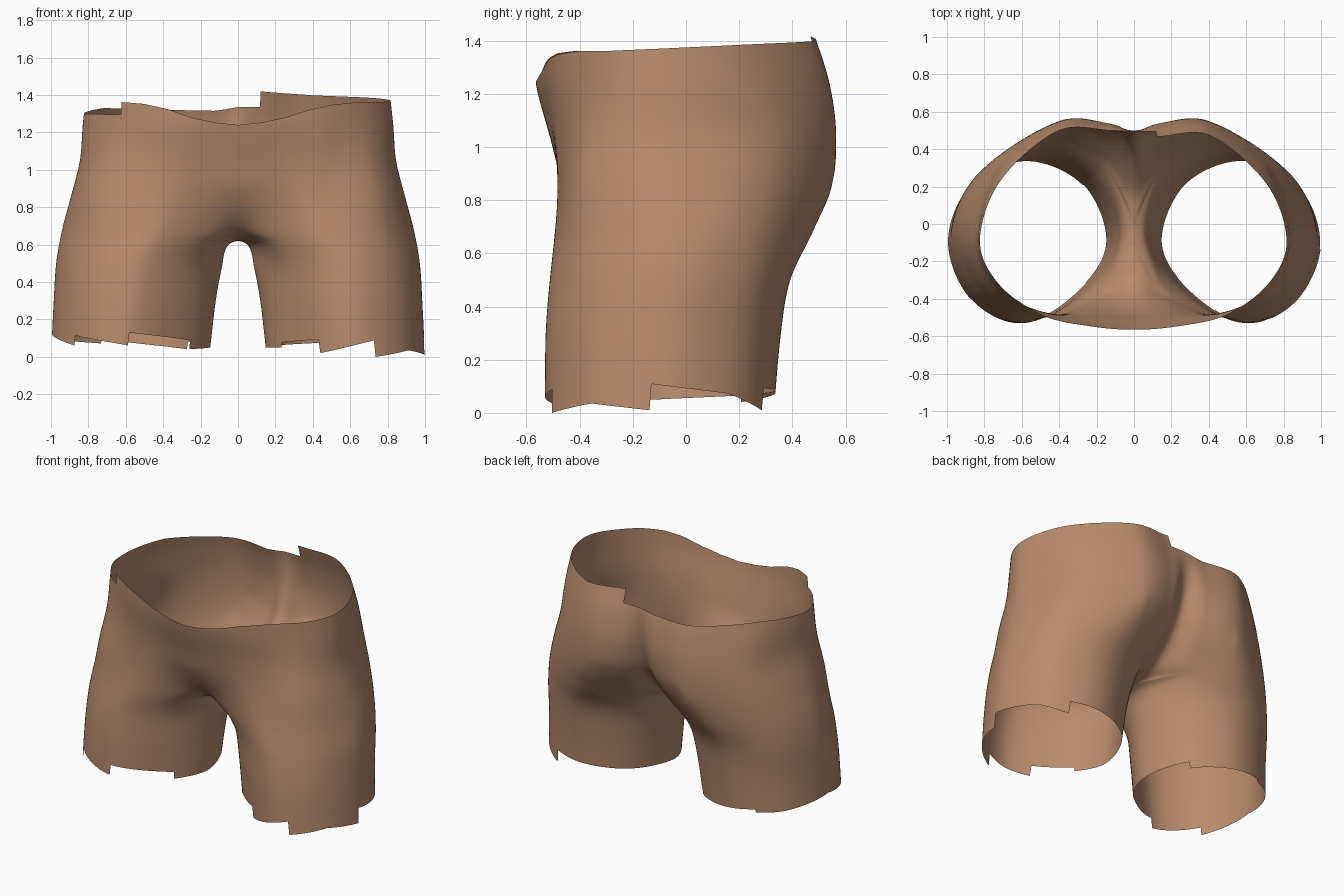
import bpy, bmesh, math

if "Cube" in bpy.data.objects:
    bpy.data.objects.remove(bpy.data.objects["Cube"])

# Leg sections: z, centre x, centre y, radius x, radius y, flattening of the inner front
LEGS = [(0, .577, -.10, .423, .43, .065), (.3, .552, -.085, .433, .442, .06),
        (.5, .527, -.06, .445, .452, .045), (.585, .511, -.045, .452, .458, .03)]
# Half sections from crotch to waist: front centre, round the hip, to back centre
HIPS = [
    (.62, [(0, -.05), (.17, -.345), (.50, -.50), (.82, -.375), (.955, -.05), (.83, .27), (.49, .43), (.17, .29), (0, -.05)]),
    (.635, [(0, -.20), (.16, -.36), (.49, -.497), (.81, -.38), (.95, -.05), (.82, .28), (.475, .445), (.16, .305), (0, .08)]),
    (.68, [(0, -.335), (.145, -.39), (.465, -.493), (.79, -.385), (.94, -.05), (.81, .29), (.46, .475), (.145, .36), (0, .20)]),
    (.85, [(0, -.455), (.17, -.46), (.45, -.48), (.76, -.38), (.895, -.06), (.765, .315), (.405, .54), (.14, .49), (0, .39)]),
    (1.05, [(0, -.515), (.2, -.505), (.47, -.475), (.73, -.35), (.845, -.07), (.71, .325), (.395, .55), (.13, .535), (0, .475)]),
    (1.24, [(0, -.565), (.25, -.54), (.5, -.48), (.73, -.32), (.83, -.08), (.715, .265), (.405, .52), (.13, .52), (0, .50)]),
    (1.42, [(0, -.58), (.25, -.55), (.5, -.485), (.72, -.31), (.81, -.09), (.705, .205), (.41, .465), (.13, .467), (0, .485)])]

# Ragged waist and hem heights around each side (position 0..8, height)
TOP = {1: [(0, 1.24), (.5, 1.253), (1, 1.28), (1.5, 1.32), (2, 1.347), (2.5, 1.36), (3, 1.36), (4, 1.37),
           (5, 1.385), (6, 1.398), (7.05, 1.42), (7.06, 1.335), (8, 1.335)],
       -1: [(0, 1.24), (.5, 1.253), (1, 1.28), (1.5, 1.325), (2, 1.352), (2.5, 1.362), (2.51, 1.295),
            (4, 1.30), (5, 1.33), (6, 1.32), (7, 1.315), (8, 1.335)]}
HEM = {1: [(0, .05), (.7, .05), (.71, .075), (1.48, .09), (1.49, .02), (2.44, .085), (2.45, 0), (3.2, .035),
           (3.88, .01), (3.89, .105), (4.8, .07), (5.43, .01), (5.44, .09), (6.6, .07), (8, .05)],
       -1: [(0, .05), (.82, .04), (.83, .085), (1.96, .125), (1.97, .06), (3, .11), (3.01, .06), (4, .12),
            (5, .08), (5.5, .07), (5.51, .09), (7, .04), (7.01, .08), (8, .05)]}


def cubic(a, b, c, d, t):
    return tuple(.5 * (2 * q + (r - p) * t + (2 * p - 5 * q + 4 * r - s) * t * t
                       + (3 * q - p - 3 * r + s) * t ** 3) for p, q, r, s in zip(a, b, c, d))


def spline(pts, t):
    """pts carries one extra point at each end"""
    i = min(int(t), len(pts) - 4)
    return cubic(*pts[i:i + 4], t - i)


def by_height(pts, z):
    """Smooth x, y at height z through points of uneven spacing"""
    i = 1
    while i < len(pts) - 3 and z > pts[i + 1][2]:
        i += 1
    a, b, c, d = pts[i - 1:i + 3]
    h = c[2] - b[2]
    t = (z - b[2]) / h
    out = []
    for k in (0, 1):
        m = (c[k] - a[k]) / (c[2] - a[2]) * h
        n = (d[k] - b[k]) / (d[2] - b[2]) * h
        out.append(b[k] * (2 * t**3 - 3 * t * t + 1) + m * (t**3 - 2 * t * t + t)
                   + c[k] * (3 * t * t - 2 * t**3) + n * (t**3 - t * t))
    return out


def height(table, u):
    for (a, p), (b, q) in zip(table, table[1:]):
        if u <= b:
            return p + (q - p) * (u - a) / (b - a)
    return table[-1][1]


# All key sections with end points for the spline
sections = []
for z, cx, cy, rx, ry, flat in LEGS:
    ring = [(cx - rx * math.cos(k * math.pi / 4), cy - ry * math.sin(k * math.pi / 4)) for k in range(9)]
    ring[1] = ring[1][0] + .4 * flat, ring[1][1] + .75 * flat
    ring[2] = ring[2][0] + .4 * flat, ring[2][1]
    sections.append((z, [ring[7]] + ring + [ring[1]]))
for k, (z, half) in enumerate(HIPS):
    if k == 0:
        ends = half[7], half[1]
    else:
        ends = (-half[1][0], half[1][1]), (-half[7][0], half[7][1])
    sections.append((z, [ends[0]] + half + [ends[1]]))


def padded(pts):
    first = tuple(2 * a - b for a, b in zip(pts[0], pts[1]))
    last = tuple(2 * a - b for a, b in zip(pts[-1], pts[-2]))
    return [first] + pts + [last]


def column(u):
    """Full key column for the crotch, sparse key column for the outer hip, blend weight"""
    pts = [spline(s, u) + (z,) for z, s in sections]
    w = min(1, max(0, (min(u, 8 - u) - .3) / 1.0))
    return padded(pts), padded(pts[:3] + pts[6:]), w * w * (3 - 2 * w)


def point(col, s):
    full, sparse, w = col
    x, y, z = spline(full, s)
    if 3 < s < 4:    # rounded arch over the inner leg
        a, b, t = full[4], full[5], (s - 3) * math.pi / 2
        arch = [a[k] + (b[k] - a[k]) * (1 - math.cos(t)) for k in (0, 1)] + [a[2] + (b[2] - a[2]) * math.sin(t)]
        x, y, z = (p * (1 - w) + q * w for p, q in zip(arch, (x, y, z)))
    sx, sy = by_height(sparse, z)
    return x + (sx - x) * w, y + (sy - y) * w, z


bm = bmesh.new()
ROWS = 60
seams = column(0), column(8)
for side in (1, -1):
    us = {k / 14 for k in range(113)} | {u for t in (TOP[side], HEM[side]) for u, _ in t}
    grid = []
    for u in sorted(us):
        col, top, hem = column(u), height(TOP[side], u), height(HEM[side], u)
        verts = []
        for j in range(ROWS + 1):
            s = j * 10 / ROWS
            if s > 8:
                s = 8 + (s - 8) * (1 + (top - 1.24) / .18) / 2
            elif s < 1:
                s = 1 - (1 - s) * (1 - hem / .3)
            x, y, z = point(col, s)
            if u in (0, 8):
                if s <= 4:
                    y = sum(point(c, s)[1] for c in seams) / 2
                if s >= 4:
                    x = 0
            verts.append(bm.verts.new((side * max(x, 0), y, z)))
        grid.append(verts)
    for a, b in zip(grid, grid[1:]):
        for j in range(ROWS):
            quad = (a[j], b[j], b[j + 1], a[j + 1])
            bm.faces.new(quad if side == 1 else quad[::-1])

# Join the inner leg seams and the centre seam, then soften the crotch
bmesh.ops.remove_doubles(bm, verts=bm.verts, dist=.0005)
bmesh.ops.recalc_face_normals(bm, faces=bm.faces)
crotch = [v for v in bm.verts if abs(v.co.x) < .35 and .52 < v.co.z < .9]
for _ in range(14):
    bmesh.ops.smooth_vert(bm, verts=crotch, factor=.5, use_axis_x=True, use_axis_y=True, use_axis_z=True)
for f in bm.faces:
    f.smooth = True
mesh = bpy.data.meshes.new("shorts")
bm.to_mesh(mesh)
bm.free()
shorts = bpy.data.objects.new("shorts", mesh)
bpy.context.collection.objects.link(shorts)
mat = bpy.data.materials.new("tan_cloth")
mat.diffuse_color = (.48, .26, .15, 1)
mat.use_nodes = True
mat.node_tree.nodes["Principled BSDF"].inputs["Base Color"].default_value = mat.diffuse_color
mesh.materials.append(mat)
